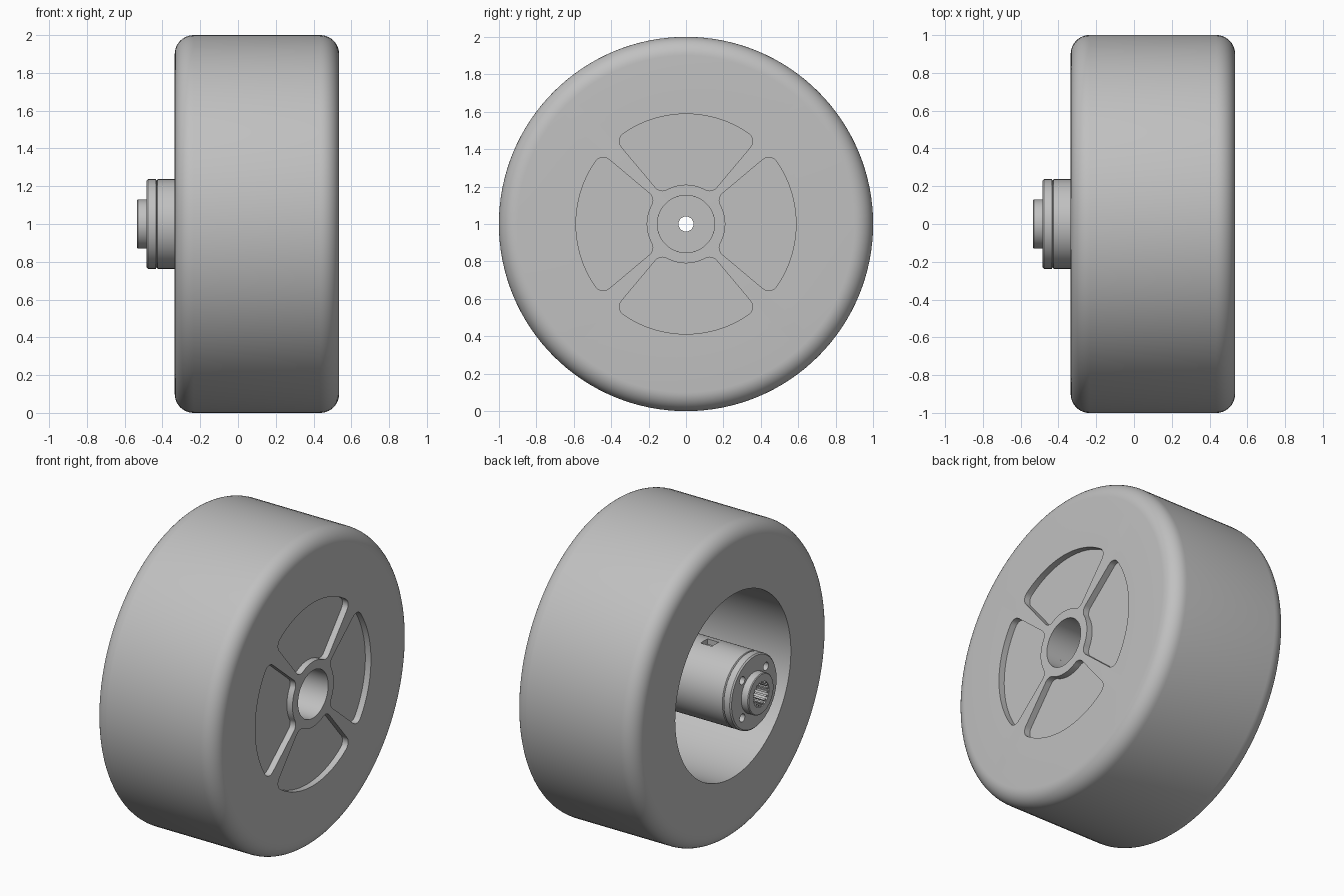
import bpy, bmesh
from math import sin, cos, asin, pi, radians
from mathutils import Vector, Matrix

if "Cube" in bpy.data.objects:
    bpy.data.objects.remove(bpy.data.objects["Cube"])

grey = bpy.data.materials.new("plain grey")
grey.use_nodes = True
COLOUR = (0.53, 0.53, 0.53, 1)
grey.diffuse_color = COLOUR
grey.node_tree.nodes["Principled BSDF"].inputs["Base Color"].default_value = COLOUR
AXLE = 1.0  # height of the axle


def finish(bm, name):
    bmesh.ops.recalc_face_normals(bm, faces=bm.faces)
    mesh = bpy.data.meshes.new(name)
    bm.to_mesh(mesh)
    bm.free()
    mesh.materials.append(grey)
    obj = bpy.data.objects.new(name, mesh)
    bpy.context.collection.objects.link(obj)
    return obj


def lathe(name, profile, steps=128):
    """Turn a closed (x, radius) profile around the axle."""
    bm = bmesh.new()
    rings = [[bm.verts.new((x, r * sin(2 * pi * i / steps), AXLE + r * cos(2 * pi * i / steps)))
              for x, r in profile] for i in range(steps)]
    n = len(profile)
    for i in range(steps):
        a, b = rings[i], rings[(i + 1) % steps]
        for j in range(n):
            k = (j + 1) % n
            bm.faces.new((a[j], a[k], b[k], b[j]))
    return finish(bm, name)


def prism(name, outline, x0, x1):
    """Extrude a (y, z) outline, given about the axle, along x."""
    bm = bmesh.new()
    face = bm.faces.new([bm.verts.new((x0, y, AXLE + z)) for y, z in outline])
    out = bmesh.ops.extrude_face_region(bm, geom=[face])
    verts = [v for v in out["geom"] if isinstance(v, bmesh.types.BMVert)]
    bmesh.ops.translate(bm, verts=verts, vec=(x1 - x0, 0, 0))
    return finish(bm, name)


def arc(cy, cz, r, a0, a1, steps):
    return [(cy + r * cos(a0 + (a1 - a0) * i / steps),
             cz + r * sin(a0 + (a1 - a0) * i / steps)) for i in range(steps + 1)]


def cut(target, cutters):
    for cutter in cutters:
        mod = target.modifiers.new("cut", "BOOLEAN")
        mod.operation = "DIFFERENCE"
        mod.solver = "EXACT"
        mod.object = cutter
        bpy.context.view_layer.objects.active = target
        bpy.ops.object.modifier_apply(modifier=mod.name)
        bpy.data.objects.remove(cutter)


def smooth(obj):
    bpy.ops.object.select_all(action="DESELECT")
    obj.select_set(True)
    bpy.context.view_layer.objects.active = obj
    bpy.ops.object.shade_smooth_by_angle(angle=radians(30))


# Wheel body: rounded rim, solid web on the +x side, deep cavity on the -x side
LEFT, RIGHT, FILLET, CAVITY, BORE, WEB = -0.335, 0.535, 0.1, 0.588, 0.153, 0.43
profile = [(RIGHT, BORE)]
profile += arc(RIGHT - FILLET, 1 - FILLET, FILLET, 0, pi / 2, 10)
profile += arc(LEFT + FILLET, 1 - FILLET, FILLET, pi / 2, pi, 10)
profile += [(LEFT, CAVITY), (WEB, CAVITY), (WEB, BORE)]
wheel = lathe("wheel_body", profile)

# Four shallow rounded pockets leave a cross of narrow spokes
INNER, HALF, ROUND = 0.21, radians(40), 0.05


def pocket_outline(turn):
    outer_c, inner_c = CAVITY - ROUND, INNER + ROUND
    ao = HALF - asin(ROUND / outer_c)
    ai = HALF - asin(ROUND / inner_c)
    corner = lambda d, a, a0, a1: arc(d * cos(a), d * sin(a), ROUND, a0, a1, 8)
    pts = arc(0, 0, CAVITY, -ao, ao, 28)
    pts += corner(outer_c, ao, ao, HALF + pi / 2)[1:]
    pts += corner(inner_c, ai, HALF + pi / 2, ai + pi)
    pts += arc(0, 0, INNER, ai, -ai, 14)[1:]
    pts += corner(inner_c, -ai, pi - ai, 1.5 * pi - HALF)[1:]
    pts += corner(outer_c, -ao, -HALF - pi / 2, -ao)[:-1]
    return [(y * cos(turn) - z * sin(turn), y * sin(turn) + z * cos(turn)) for y, z in pts]


cut(wheel, [prism("pocket_cutter", pocket_outline(q * pi / 2), RIGHT - 0.04, RIGHT + 0.1)
            for q in range(4)])
smooth(wheel)

# Hub barrel with grooved end cap, raised collar and stepped bore
hub = lathe("hub", [
    (WEB, BORE), (0.32, BORE), (0.32, 0.04), (-0.38, 0.04), (-0.38, 0.08), (-0.535, 0.08),
    (-0.535, 0.125), (-0.53, 0.13), (-0.485, 0.13), (-0.485, 0.229), (-0.477, 0.237),
    (-0.435, 0.237), (-0.43, 0.229), (-0.425, 0.237), (WEB, 0.237)], 96)

# Bolt holes in the end cap and a small slot on top of the barrel
holes = [prism("bolt_cutter", arc(0.17 * cos(a), 0.17 * sin(a), 0.026, 0, 2 * pi, 24)[:-1], -0.6, -0.44)
         for a in (pi / 4 + q * pi / 2 for q in range(4))]
slot = prism("slot_cutter", [(-0.035, 0.2), (0.035, 0.2), (0.035, 0.3), (-0.035, 0.3)], -0.21, -0.13)
cut(hub, holes + [slot])
smooth(hub)

# Spline teeth inside the collar
bm = bmesh.new()
TEETH = 18
for i in range(TEETH):
    place = (Matrix.Translation((-0.457, 0, AXLE)) @ Matrix.Rotation(2 * pi * i / TEETH, 4, "X")
             @ Matrix.Translation((0, 0, 0.074)) @ Matrix.Diagonal(Vector((0.15, 0.012, 0.016, 1))))
    bmesh.ops.create_cube(bm, size=1, matrix=place)
finish(bm, "spline_teeth")
